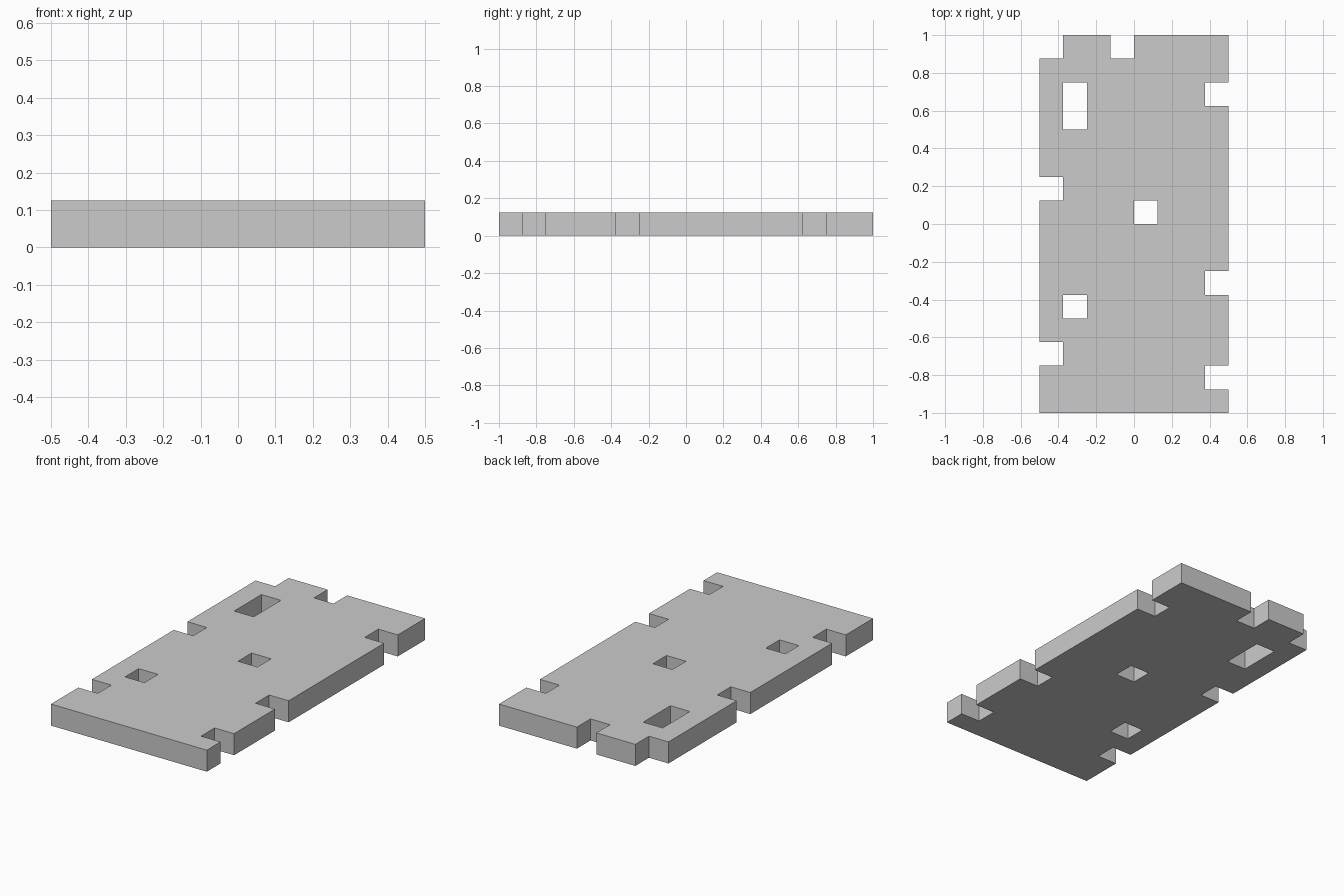
import bpy, bmesh, math

if "Cube" in bpy.data.objects:
    bpy.data.objects.remove(bpy.data.objects["Cube"])

CELL = 0.125
COLS, ROWS = 8, 16

# Missing grid cells as (column, row), counted from the front left corner
edge_notches = {(0, 15), (3, 15), (7, 13), (7, 5), (7, 1), (0, 9), (0, 2)}
through_holes = {(1, 12), (1, 13), (4, 8), (1, 4)}
missing = edge_notches | through_holes

bm = bmesh.new()

# Flat outline of the slab on the cell grid
verts = {(i, j): bm.verts.new(((i - COLS / 2) * CELL, (j - ROWS / 2) * CELL, 0))
         for i in range(COLS + 1) for j in range(ROWS + 1)}
for i in range(COLS):
    for j in range(ROWS):
        if (i, j) not in missing:
            bm.faces.new([verts[i, j], verts[i + 1, j],
                          verts[i + 1, j + 1], verts[i, j + 1]])
bmesh.ops.delete(bm, geom=[v for v in bm.verts if not v.link_faces], context='VERTS')

# Thickness
top = bmesh.ops.extrude_face_region(bm, geom=bm.faces[:], use_keep_orig=True)["geom"]
bmesh.ops.translate(bm, vec=(0, 0, CELL),
                    verts=[g for g in top if isinstance(g, bmesh.types.BMVert)])

# Merge coplanar cells into large flat faces
bmesh.ops.recalc_face_normals(bm, faces=bm.faces[:])
bmesh.ops.dissolve_limit(bm, angle_limit=math.radians(1),
                         verts=bm.verts[:], edges=bm.edges[:])

mesh = bpy.data.meshes.new("notched_slab")
bm.to_mesh(mesh)
bm.free()
slab = bpy.data.objects.new("notched_slab", mesh)
bpy.context.collection.objects.link(slab)
